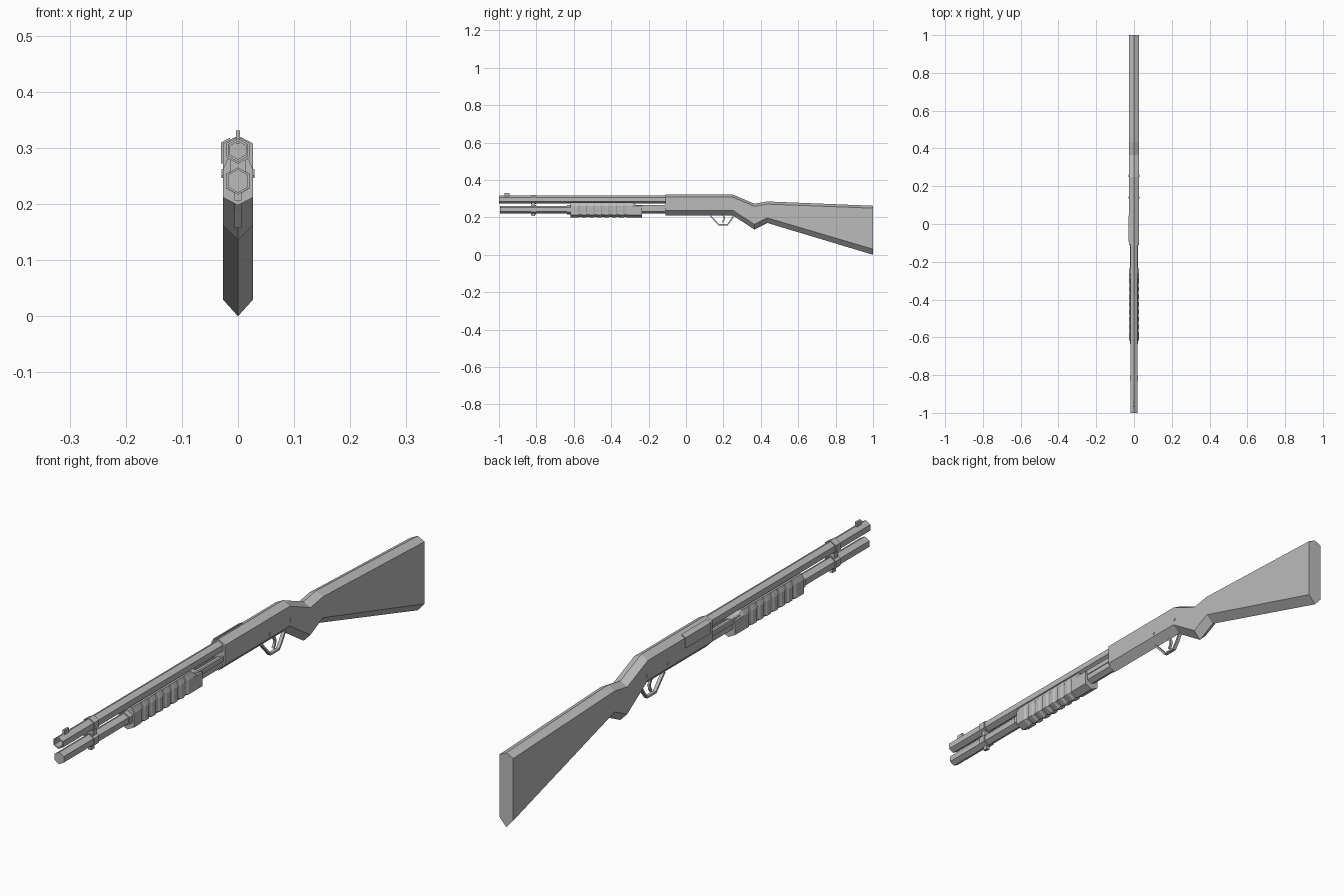
import bpy, bmesh, math
from mathutils import Vector

cube = bpy.data.objects.get("Cube")
if cube:
    bpy.data.objects.remove(cube, do_unlink=True)

grey = bpy.data.materials.new("plain_grey")
grey.use_nodes = True
colour = (0.5, 0.5, 0.5, 1)
grey.diffuse_color = colour
grey.node_tree.nodes["Principled BSDF"].inputs["Base Color"].default_value = colour


def finish(bm, name):
    bmesh.ops.recalc_face_normals(bm, faces=bm.faces)
    mesh = bpy.data.meshes.new(name)
    bm.to_mesh(mesh)
    bm.free()
    mesh.materials.append(grey)
    obj = bpy.data.objects.new(name, mesh)
    bpy.context.collection.objects.link(obj)
    return obj


def ring(y, half):
    """Closed section at y from a half outline running top to bottom."""
    left = [(-x, z) for x, z in reversed(half) if x > 0]
    return [Vector((x, y, z)) for x, z in half + left]


def hexagon(y, z, r):
    w = r * math.cos(math.pi / 6)
    return ring(y, [(0, z + r), (w, z + r / 2), (w, z - r / 2), (0, z - r)])


def loft(name, rings, caps=True):
    bm = bmesh.new()
    loops = [[bm.verts.new(p) for p in r] for r in rings]
    n = len(loops[0])
    for a, b in zip(loops, loops[1:]):
        for i in range(n):
            j = (i + 1) % n
            bm.faces.new((a[i], a[j], b[j], b[i]))
    if caps:
        bm.faces.new(loops[0])
        bm.faces.new(loops[-1])
    return finish(bm, name)


def hex_bar(name, y0, y1, z, r):
    return loft(name, [hexagon(y0, z, r), hexagon(y1, z, r)])


def box(name, x0, x1, y0, y1, z0, z1):
    def rect(y):
        return [Vector((x, y, z)) for x, z in ((x0, z0), (x1, z0), (x1, z1), (x0, z1))]
    return loft(name, [rect(y0), rect(y1)])


def strip(name, path, thick, half_width):
    """Flat band that follows a side-on (y, z) path."""
    points = [Vector(p) for p in path]
    rings = []
    for i, p in enumerate(points):
        d = points[min(i + 1, len(points) - 1)] - points[max(i - 1, 0)]
        n = Vector((-d.y, d.x)).normalized() * thick / 2
        a, b = p + n, p - n
        rings.append([Vector((x, q.x, q.y)) for x, q in
                      ((-half_width, a), (half_width, a), (half_width, b), (-half_width, b))])
    return loft(name, rings)


W = 0.027
BARREL_Z, TUBE_Z, R = 0.296, 0.241, 0.021

# Receiver and stock: y, ridge, upper corner, lower corner, keel
stations = [
    (-0.11, 0.322, 0.308, 0.238, 0.211),
    (0.25, 0.322, 0.308, 0.238, 0.211),
    (0.365, 0.273, 0.259, 0.163, 0.135),
    (0.435, 0.285, 0.271, 0.197, 0.170),
    (1.0, 0.262, 0.249, 0.030, 0.0),
]
loft("receiver_and_stock",
     [ring(y, [(0, t), (W, u), (W, l), (0, b)]) for y, t, u, l, b in stations])

# Barrel with open bore, and magazine tube below it
loft("barrel", [hexagon(-0.8, BARREL_Z, 0.016), hexagon(-1, BARREL_Z, 0.016),
                hexagon(-1, BARREL_Z, R), hexagon(-0.1, BARREL_Z, R)])
hex_bar("magazine_tube", -0.995, -0.1, TUBE_Z, R)
box("front_sight", -0.004, 0.004, -0.97, -0.945, 0.308, 0.331)

# Clamp joining the two tubes
hex_bar("clamp_upper_band", -0.83, -0.803, BARREL_Z, 0.0245)
hex_bar("clamp_lower_band", -0.83, -0.803, TUBE_Z, 0.0245)
box("clamp_web", -0.013, 0.013, -0.826, -0.807, 0.25, 0.285)
box("clamp_lug", -0.006, 0.006, -0.826, -0.807, 0.206, 0.225)


# Ribbed sliding forend
def forend_ring(y, cut=0.0, top=0.28):
    w = W - cut
    return ring(y, [(0, top), (0.019, top), (w, min(top, 0.262)),
                    (w, 0.212 + cut / 2), (0, 0.198 + cut)])


rings = [forend_ring(-0.617)]
for i in range(7):
    y = -0.575 + i * 0.04
    for offset, cut in ((0, 0), (0.006, 0.004), (0.016, 0.004), (0.022, 0)):
        rings.append(forend_ring(y + offset, cut))
rings += [forend_ring(-0.285), forend_ring(-0.265, 0, 0.266), forend_ring(-0.235, 0, 0.2621)]
loft("forend", rings)
hex_bar("forend_collar", -0.635, -0.61, TUBE_Z, 0.025)

# Action bars on both sides
for side, s in (("left", 1), ("right", -1)):
    box(side + "_action_bar", s * 0.014, s * 0.021, -0.27, -0.1, 0.25, 0.267)

# Ejection port plate wrapping over one upper corner of the receiver
port = [(-W, 0.272), (-W - 0.003, 0.272), (-W - 0.003, 0.310),
        (-0.014, 0.3185), (-0.014, 0.315), (-W, 0.308)]
loft("ejection_port", [[Vector((x, y, z)) for x, z in port] for y in (-0.095, 0.045)])

# Trigger guard and trigger
strip("trigger_guard", [(0.125, 0.214), (0.148, 0.19), (0.174, 0.161), (0.222, 0.161),
                        (0.24, 0.185), (0.257, 0.214)], 0.007, 0.006)
strip("trigger", [(0.195, 0.218), (0.204, 0.2), (0.203, 0.186), (0.195, 0.173)], 0.008, 0.004)

# Cross pins through the receiver
for name, y, z in (("front_pin", 0.14, 0.252), ("rear_pin", 0.255, 0.257)):
    circle = [(0.006 * math.cos(i * math.pi / 3), 0.006 * math.sin(i * math.pi / 3))
              for i in range(6)]
    loft(name, [[Vector((x, y + a, z + b)) for a, b in circle] for x in (-0.029, 0.029)])
